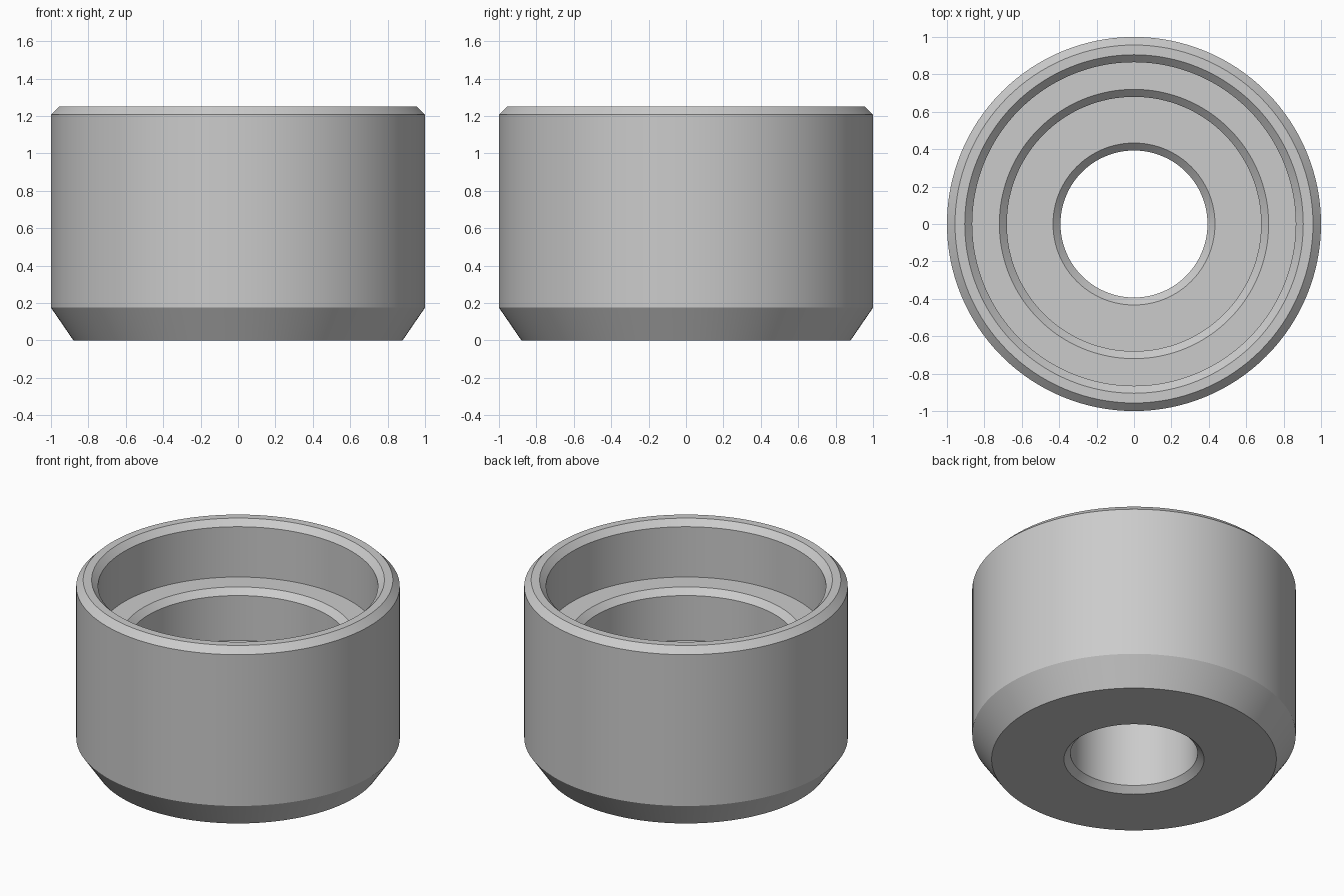
import bpy, bmesh, math

cube = bpy.data.objects.get("Cube")
if cube:
    bpy.data.objects.remove(cube, do_unlink=True)

# One plain grey material
grey = bpy.data.materials.new("light_grey")
grey.use_nodes = True
colour = (0.6, 0.6, 0.6, 1)
grey.diffuse_color = colour
grey.node_tree.nodes["Principled BSDF"].inputs["Base Color"].default_value = colour

# Closed cross-section (radius, height)
profile = [
    (0.88, 0), (1, 0.175), (1, 1.207), (0.957, 1.25),      # outer wall, both chamfers
    (0.905, 1.25), (0.865, 1.21), (0.865, 0.867),          # rim and upper bore
    (0.72, 0.867), (0.68, 0.827), (0.68, 0.52),            # ledge and middle bore
    (0.433, 0.52), (0.393, 0.48), (0.393, 0.04), (0.433, 0),  # floor and through hole
]


def lathe(name, points, material, segments=128):
    """Revolve a closed profile around the z axis."""
    bm = bmesh.new()
    rings = []
    for i in range(segments):
        a = math.tau * i / segments
        rings.append([bm.verts.new((r * math.cos(a), r * math.sin(a), z)) for r, z in points])
    for i, ring in enumerate(rings):
        after = rings[(i + 1) % segments]
        for j in range(len(points)):
            k = (j + 1) % len(points)
            bm.faces.new((ring[j], after[j], after[k], ring[k]))
    bmesh.ops.recalc_face_normals(bm, faces=bm.faces)
    mesh = bpy.data.meshes.new(name)
    bm.to_mesh(mesh)
    bm.free()
    mesh.materials.append(material)
    obj = bpy.data.objects.new(name, mesh)
    bpy.context.collection.objects.link(obj)
    bpy.ops.object.select_all(action='DESELECT')
    obj.select_set(True)
    bpy.context.view_layer.objects.active = obj
    bpy.ops.object.shade_smooth_by_angle(angle=math.radians(20))
    return obj


# Stepped bushing body
lathe("stepped_bushing", profile, grey)
